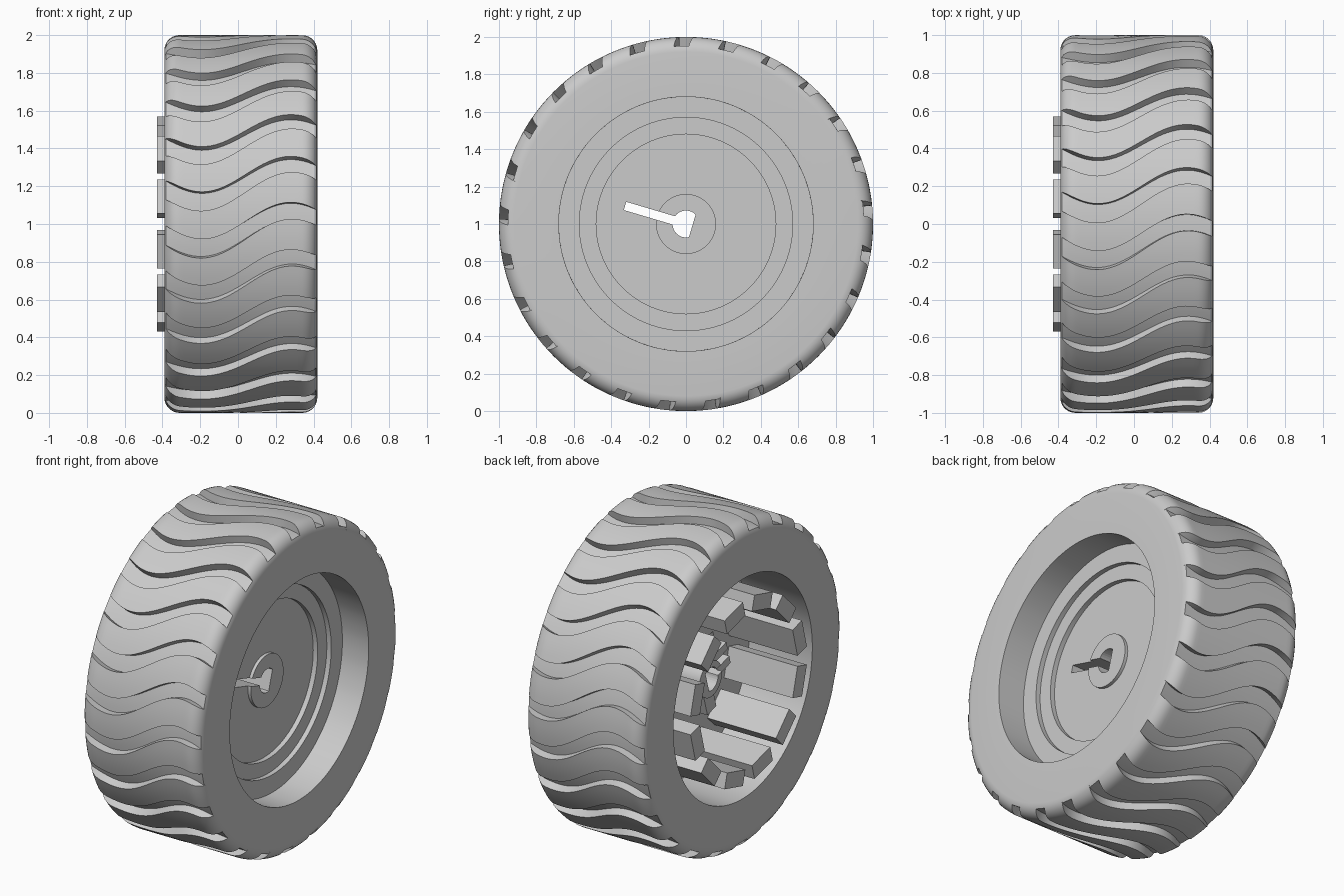
import bpy, bmesh, math
from mathutils import Matrix, Vector

if "Cube" in bpy.data.objects:
    bpy.data.objects.remove(bpy.data.objects["Cube"])

grey = bpy.data.materials.new("light grey")
grey.use_nodes = True
colour = (0.6, 0.6, 0.6, 1)
grey.diffuse_color = colour
grey.node_tree.nodes["Principled BSDF"].inputs["Base Color"].default_value = colour

AXLE = Vector((0, 0, 1))
KEY_ANGLE = math.radians(163.5)      # direction of the key slot, from +y towards +z


def finish(bm, name, smooth=True):
    bmesh.ops.remove_doubles(bm, verts=bm.verts, dist=1e-5)
    bmesh.ops.recalc_face_normals(bm, faces=bm.faces)
    mesh = bpy.data.meshes.new(name)
    bm.to_mesh(mesh)
    bm.free()
    mesh.materials.append(grey)
    obj = bpy.data.objects.new(name, mesh)
    bpy.context.collection.objects.link(obj)
    bpy.ops.object.select_all(action='DESELECT')
    obj.select_set(True)
    bpy.context.view_layer.objects.active = obj
    if smooth:
        bpy.ops.object.shade_smooth_by_angle(angle=math.radians(30))
    return obj


def lathe(name, profile, steps=96):
    """Spin a closed (x, radius) profile about the axle."""
    bm = bmesh.new()
    verts = [bm.verts.new((x, 0, 1 + r)) for x, r in profile]
    edges = [bm.edges.new((a, b)) for a, b in zip(verts, verts[1:] + verts[:1])]
    bmesh.ops.spin(bm, geom=verts + edges, cent=AXLE, axis=(1, 0, 0),
                   angle=math.tau, steps=steps, use_merge=True)
    return finish(bm, name)


def add_block(bm, x0, x1, r0, r1, width, angle, side=0):
    """Box running along the axle, set out radially at an angle."""
    place = (Matrix.Translation(AXLE) @ Matrix.Rotation(angle, 4, 'X')
             @ Matrix.Translation(((x0 + x1) / 2, (r0 + r1) / 2, side))
             @ Matrix.Diagonal((x1 - x0, r1 - r0, width, 1)))
    bmesh.ops.create_cube(bm, size=1, matrix=place)


# Tyre with wavy tread grooves
LEFT, RIGHT, HOLE, ROUND, FLOOR = -0.39, 0.42, 0.68, 0.08, 0.952
GROOVES = 25
PITCH = math.tau / GROOVES


def tyre():
    arc = [math.pi / 2 * i / 7 for i in range(8)]
    flat = [LEFT + ROUND + (RIGHT - LEFT - 2 * ROUND) * i / 28 for i in range(1, 28)]
    profile = [(LEFT, HOLE)]
    profile += [(LEFT + ROUND * (1 - math.sin(a)), 1 - ROUND * (1 - math.cos(a)))
                for a in reversed(arc)]
    profile += [(x, 1) for x in flat]
    profile += [(RIGHT - ROUND * (1 - math.sin(a)), 1 - ROUND * (1 - math.cos(a)))
                for a in arc]
    profile += [(RIGHT, HOLE)]
    bm = bmesh.new()
    rows = []
    for x, r in profile:
        crest = math.radians(15.4 + 5.6 * math.sin(6.68 * (x - 0.045)))
        width = math.radians(5.5 - 1.6 * x)
        row = []
        for k in range(GROOVES):
            start = crest + k * PITCH
            land = [(start + (PITCH - width) * i / 4, r) for i in range(5)]
            cut = [(start - width + PITCH + width * i / 3, min(r, FLOOR)) for i in range(4)]
            row += [bm.verts.new((x, -q * math.cos(a), 1 + q * math.sin(a)))
                    for a, q in land + cut]
        rows.append(row)
    rows.append(rows[0])             # close the section through the hole wall
    for a, b in zip(rows, rows[1:]):
        for i in range(len(a)):
            j = (i + 1) % len(a)
            bm.faces.new((a[i], a[j], b[j], b[i]))
    bmesh.ops.dissolve_degenerate(bm, dist=1e-5, edges=bm.edges)
    return finish(bm, "tyre")


tyre()

# Stepped wheel disc with a boss in front and a hub tube behind
disc = lathe("wheel_disc", [
    (0.24, 0.68), (0.24, 0.57), (0.21, 0.57), (0.21, 0.48), (0.18, 0.48),
    (0.18, 0.16), (0.20, 0.16), (0.20, 0), (-0.17, 0), (-0.17, 0.11),
    (0.04, 0.11), (0.04, 0.68)])

# D-shaped bore with a long key slot
BORE, FLAT, SLOT, TIP = 0.072, -0.035, 0.023, 0.34
a0, a1 = math.asin(SLOT / BORE), math.acos(FLAT / BORE)
half = [(TIP, SLOT)]
for i in range(11):
    a = a0 + (a1 - a0) * i / 10
    half.append((BORE * math.cos(a), BORE * math.sin(a)))
outline = half + [(u, -v) for u, v in reversed(half)]
bm = bmesh.new()
c, s = math.cos(KEY_ANGLE), math.sin(KEY_ANGLE)
face = bm.faces.new([bm.verts.new((-0.6, u * c - v * s, 1 + u * s + v * c))
                     for u, v in outline])
ext = bmesh.ops.extrude_face_region(bm, geom=[face])
bmesh.ops.translate(bm, vec=(1.2, 0, 0),
                    verts=[g for g in ext["geom"] if isinstance(g, bmesh.types.BMVert)])
cutter = finish(bm, "bore_cutter", smooth=False)
cutter.hide_render = True
bpy.context.view_layer.objects.active = disc
mod = disc.modifiers.new("bore", 'BOOLEAN')
mod.operation, mod.solver, mod.object = 'DIFFERENCE', 'EXACT', cutter
# keep the bore ahead of edge smoothing
bpy.ops.object.modifier_move_to_index(modifier=mod.name, index=0)
bpy.ops.object.modifier_apply(modifier=mod.name)
bpy.data.objects.remove(cutter)

# Ring of twelve fingers reaching out of the back
bm = bmesh.new()
for k in range(12):
    add_block(bm, -0.43, 0.06, 0.47, 0.565, 0.185, math.radians(15 + 30 * k))
finish(bm, "finger_ring", smooth=False)

# Ribs around the hub tube; the first is split by the key slot
bm = bmesh.new()
for side in (-0.05, 0.05):
    add_block(bm, -0.13, 0.05, 0.085, 0.24, 0.05, KEY_ANGLE, side)
for k in (1, 2, 3):
    add_block(bm, -0.13, 0.05, 0.09, 0.24, 0.09, KEY_ANGLE + k * math.pi / 2)
finish(bm, "hub_ribs", smooth=False)
